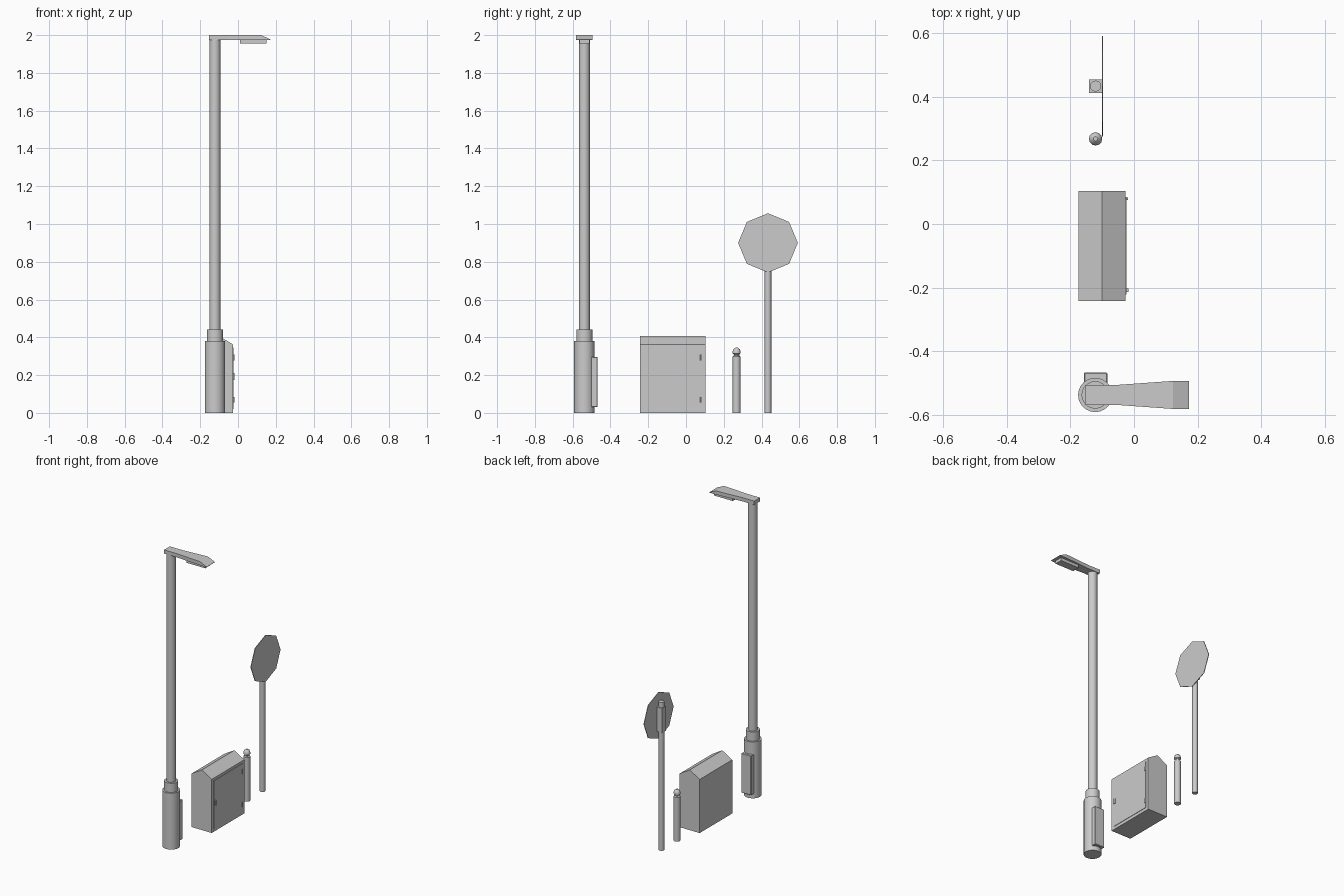
import bpy, bmesh, math
from mathutils import Vector

if "Cube" in bpy.data.objects:
    bpy.data.objects.remove(bpy.data.objects["Cube"])


def make_object(name, bm, smooth=False):
    bmesh.ops.recalc_face_normals(bm, faces=bm.faces[:])
    mesh = bpy.data.meshes.new(name)
    bm.to_mesh(mesh)
    bm.free()
    ob = bpy.data.objects.new(name, mesh)
    bpy.context.collection.objects.link(ob)
    if smooth:
        bpy.ops.object.select_all(action='DESELECT')
        ob.select_set(True)
        bpy.context.view_layer.objects.active = ob
        bpy.ops.object.shade_smooth_by_angle(angle=math.radians(35))
    return ob


def box(name, lo, hi, bevel=0):
    bm = bmesh.new()
    bmesh.ops.create_cube(bm, size=1)
    for v in bm.verts:
        v.co = Vector([lo[i] + (v.co[i] + 0.5) * (hi[i] - lo[i]) for i in range(3)])
    if bevel:
        bmesh.ops.bevel(bm, geom=bm.edges[:], offset=bevel, segments=1, affect='EDGES')
    return make_object(name, bm)


def lathe(name, x, y, profile, sides):
    """Stack rings of (radius, z) around a vertical axis and cap both ends."""
    bm = bmesh.new()
    rings = []
    for r, z in profile:
        rings.append([bm.verts.new((x + r * math.cos(2 * math.pi * i / sides),
                                    y + r * math.sin(2 * math.pi * i / sides), z))
                      for i in range(sides)])
    for a, b in zip(rings, rings[1:]):
        for i in range(sides):
            j = (i + 1) % sides
            bm.faces.new((a[i], a[j], b[j], b[i]))
    bm.faces.new(rings[0])
    bm.faces.new(rings[-1])
    return make_object(name, bm, smooth=True)


def prism(name, points, offset):
    """Extrude a planar outline along an offset vector."""
    bm = bmesh.new()
    face = bm.faces.new([bm.verts.new(p) for p in points])
    out = bmesh.ops.extrude_face_region(bm, geom=[face])
    moved = [g for g in out['geom'] if isinstance(g, bmesh.types.BMVert)]
    bmesh.ops.translate(bm, verts=moved, vec=offset)
    if face.is_valid is False or len(bm.faces) < len(points) + 2:
        bmesh.ops.holes_fill(bm, edges=bm.edges[:])
    return make_object(name, bm)


# Street lamp: base, collar and pole
LX, LY = -0.122, -0.538
lathe("lamp_post", LX, LY, [(0.054, 0), (0.054, 0.38), (0.043, 0.38), (0.043, 0.442),
                            (0.029, 0.442), (0.029, 1.976)], 24)
box("lamp_access_door", (-0.158, LY, 0.03), (-0.084, -0.468, 0.297), 0.003)

# Lamp head: cross-sections (x, half width, top z), widening to a sloped tip
bm = bmesh.new()
sections = []
for x, w, top in [(-0.154, 0.031, 2.0), (-0.06, 0.031, 2.0),
                  (0.122, 0.044, 2.0), (0.173, 0.044, 1.977)]:
    sections.append([bm.verts.new((x, LY + sy * w, z)) for sy, z in
                     ((-1, 1.975), (1, 1.975), (1, top), (-1, top))])
for a, b in zip(sections, sections[1:]):
    for i in range(4):
        j = (i + 1) % 4
        bm.faces.new((a[i], a[j], b[j], b[i]))
bm.faces.new(sections[0])
bm.faces.new(sections[-1])
make_object("lamp_head", bm)
box("lamp_lens", (0.01, LY - 0.026, 1.955), (0.15, LY + 0.026, 1.98))

# Utility cabinet with gabled top
outline = [(-0.175, 0), (-0.026, 0), (-0.026, 0.362), (-0.1, 0.406), (-0.175, 0.362)]
prism("cabinet_body", [(x, -0.243, z) for x, z in outline], (0, 0.347, 0))
box("cabinet_door", (-0.03, -0.222, 0.02), (-0.023, 0.082, 0.345))
box("cabinet_handle", (-0.025, -0.214, 0.175), (-0.018, -0.203, 0.21))
for i, z in enumerate((0.07, 0.293)):
    lathe(f"cabinet_hinge_{i + 1}", -0.0235, 0.08,
          [(0.0055, z - 0.015), (0.0055, z + 0.015)], 8)

# Bollard with grooved neck and rounded cap
lathe("bollard", -0.121, 0.268,
      [(0.021, 0), (0.021, 0.298), (0.015, 0.303), (0.015, 0.31), (0.021, 0.315),
       (0.021, 0.326), (0.017, 0.337), (0.007, 0.345)], 12)

# Road sign: post, bracket and octagonal plate
SY = 0.434
lathe("sign_post", -0.121, SY, [(0.0175, 0), (0.0175, 1.0)], 12)
box("sign_bracket", (-0.141, SY - 0.021, 0.8), (-0.1, SY + 0.021, 0.965))
octagon = [(-0.101, SY + 0.158 * math.cos(i * math.pi / 4),
            0.9 + 0.157 * math.sin(i * math.pi / 4)) for i in range(8)]
prism("sign_plate", octagon, (0.004, 0, 0))
